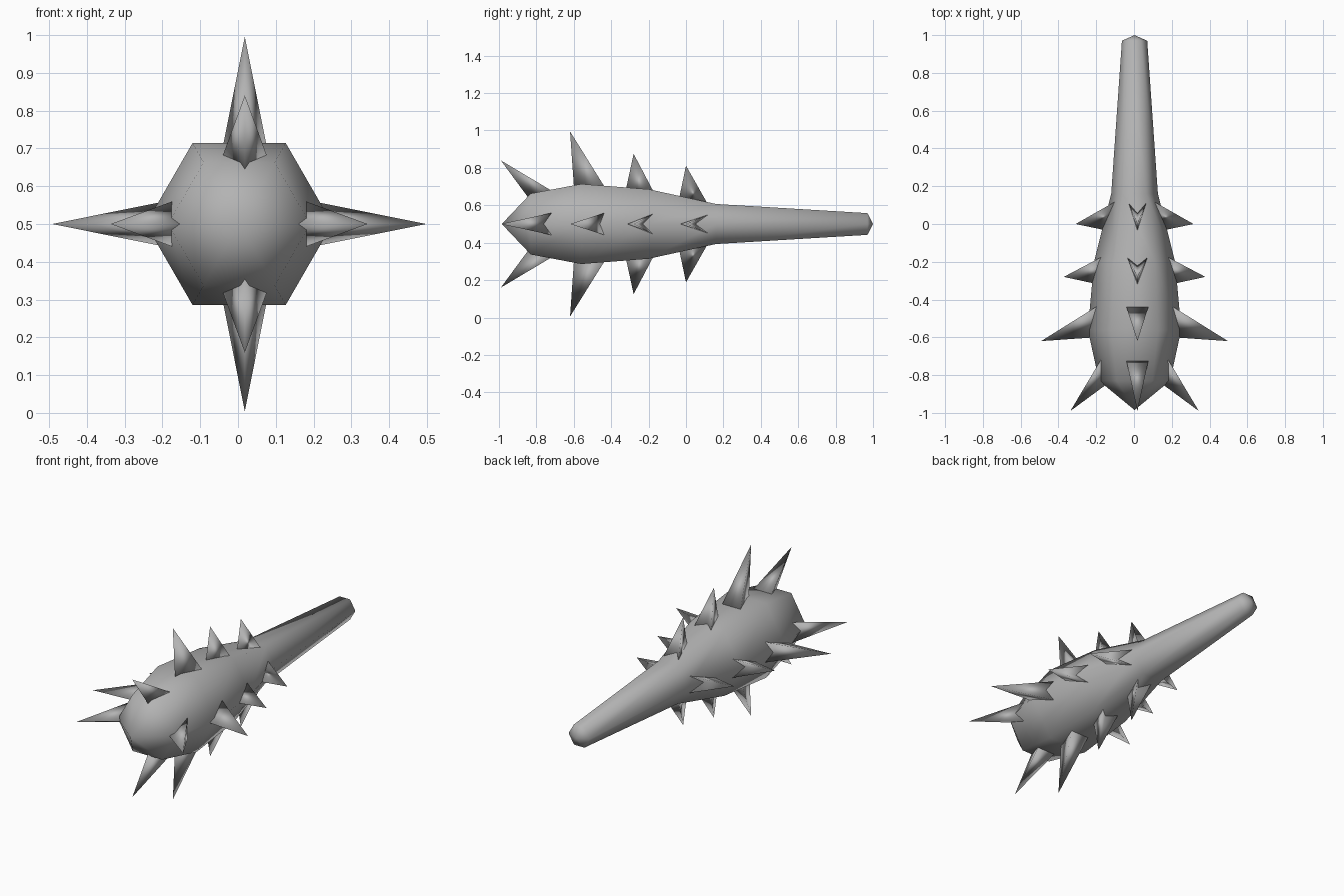
import bpy, bmesh, math
from mathutils import Vector, Matrix

cube = bpy.data.objects.get("Cube")
if cube:
    bpy.data.objects.remove(cube, do_unlink=True)

CENTRE = Vector((0.003, 0, 0.5))

grey = bpy.data.materials.new("plain_grey")
GREY = (0.45, 0.45, 0.45, 1)
grey.diffuse_color = GREY
grey.use_nodes = True
grey.node_tree.nodes["Principled BSDF"].inputs["Base Color"].default_value = GREY


def finish(name, bm):
    """Turn a bmesh into a smooth-shaded object."""
    bmesh.ops.recalc_face_normals(bm, faces=bm.faces)
    for f in bm.faces:
        f.smooth = True
    mesh = bpy.data.meshes.new(name)
    bm.to_mesh(mesh)
    bm.free()
    mesh.materials.append(grey)
    obj = bpy.data.objects.new(name, mesh)
    bpy.context.collection.objects.link(obj)
    obj.location = CENTRE
    return obj


# Club body: six-sided rings along y, closed by a point at each end
# (y, half height across the flats)
profile = [(-0.83, 0.163), (-0.56, 0.214), (-0.2, 0.186), (0.16, 0.107), (0.97, 0.058)]
bm = bmesh.new()
rings = []
for y, flat in profile:
    r = flat / math.cos(math.pi / 6)
    rings.append([bm.verts.new((r * math.cos(i * math.pi / 3), y, r * math.sin(i * math.pi / 3)))
                  for i in range(6)])
nose = bm.verts.new((0, -0.985, 0))
butt = bm.verts.new((0, 1, 0))
for i in range(6):
    j = (i + 1) % 6
    for a, b in zip(rings, rings[1:]):
        bm.faces.new((a[i], a[j], b[j], b[i]))
    bm.faces.new((rings[0][j], rings[0][i], nose))
    bm.faces.new((rings[-1][i], rings[-1][j], butt))
finish("club_body", bm)


def spike(name, tip, front, back, half_width, notch, turn):
    """Three-sided spike leaning forward, base sunk into the body.
    tip, front and back are (y, height from the axis)."""
    shift = 0.015
    top = Vector((shift, *tip))
    corners = [Vector((shift, *front)),
               Vector((shift + half_width, *back))]
    if notch:
        corners.append(Vector((shift, back[0] - notch, back[1])))
    corners.append(Vector((shift - half_width, *back)))
    bm = bmesh.new()
    apex = bm.verts.new(top)
    # Lengthen each edge past the surface so the base is buried
    base = [bm.verts.new(top + (c - top) * 1.15) for c in corners]
    for i in range(len(base)):
        bm.faces.new((apex, base[i], base[(i + 1) % len(base)]))
    bm.faces.new(base[::-1])
    if turn % 2:
        bmesh.ops.translate(bm, verts=bm.verts, vec=(-shift, 0, 0))
    # The underside mirrors the top; the flanks are quarter turns
    if turn == 2:
        bmesh.ops.scale(bm, verts=bm.verts, vec=(1, 1, -1))
    else:
        bmesh.ops.rotate(bm, verts=bm.verts, matrix=Matrix.Rotation(turn * math.pi / 2, 3, 'Y'))
    finish(name, bm)


# Four rows of spikes from the nose towards the handle
rows = [
    ((-0.99, 0.34), (-0.85, 0.15), (-0.725, 0.182), 0.058, 0),
    ((-0.62, 0.495), (-0.6, 0.21), (-0.44, 0.206), 0.058, 0),
    ((-0.28, 0.375), (-0.32, 0.19), (-0.18, 0.185), 0.052, 0.04),
    ((0, 0.312), (-0.035, 0.145), (0.11, 0.118), 0.046, 0.05),
]
sides = ["top", "left", "bottom", "right"]
for n, row in enumerate(rows, 1):
    for turn, side in enumerate(sides):
        spike(f"{side}_spike_{n}", *row, turn)
